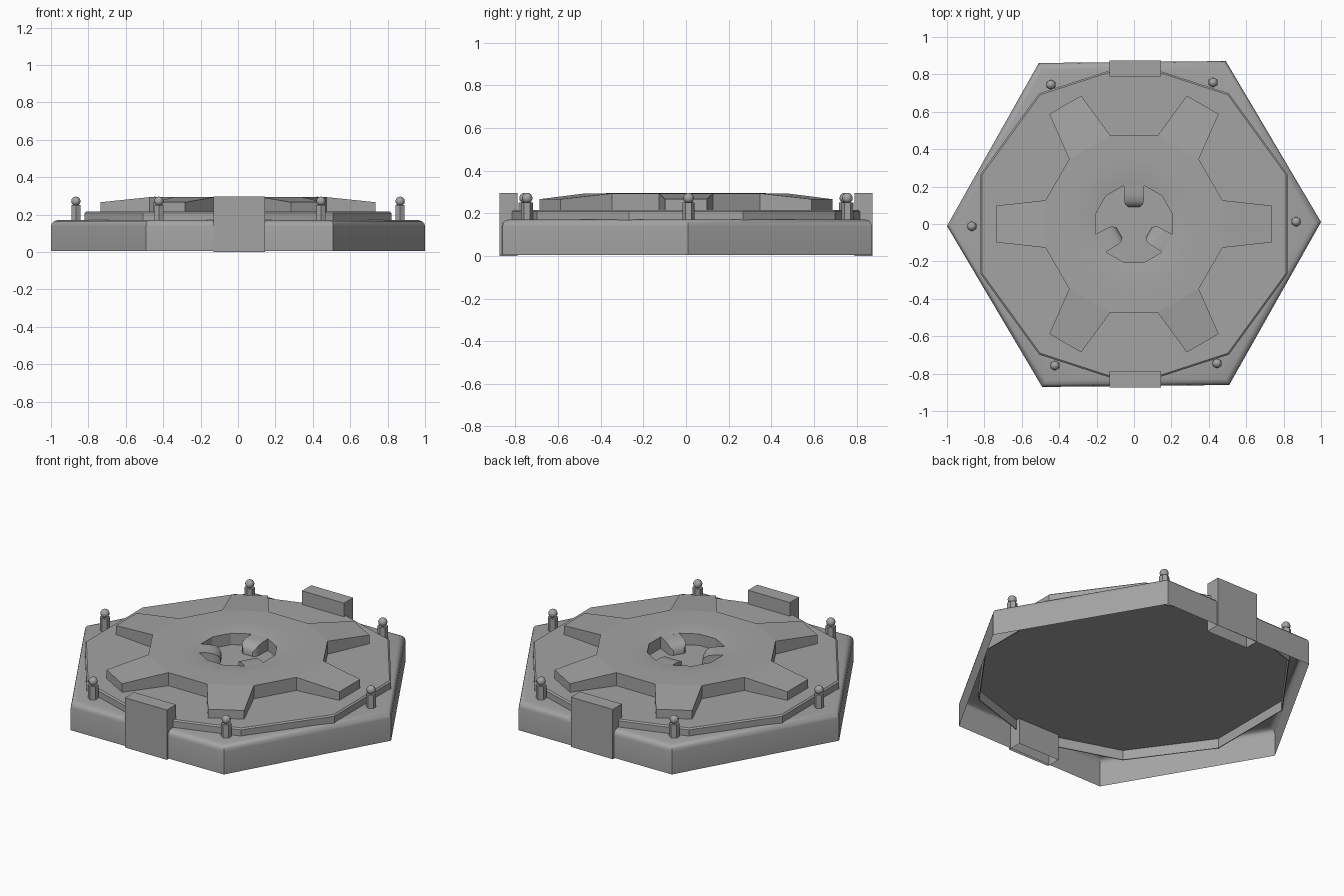
import bpy, bmesh
from math import radians, sin, cos
from mathutils import Matrix, Vector

if "Cube" in bpy.data.objects:
    bpy.data.objects.remove(bpy.data.objects["Cube"])

grey = bpy.data.materials.new("mid_grey")
grey.use_nodes = True
tone = (0.37, 0.37, 0.37, 1)
grey.diffuse_color = tone
grey.node_tree.nodes["Principled BSDF"].inputs["Base Color"].default_value = tone


def polar(r, deg, z):
    a = radians(deg)
    return Vector((r * cos(a), r * sin(a), z))


def ring(n, r, z, start=0):
    return [polar(r, start + i * 360 / n, z) for i in range(n)]


def add_face(bm, points):
    return bm.faces.new([bm.verts.new(p) for p in points])


def loft(bm, loops, closed=True):
    """Skin quads between successive loops of equal length."""
    for a, b in zip(loops, loops[1:]):
        n = len(a)
        for i in range(n if closed else n - 1):
            j = (i + 1) % n
            add_face(bm, (a[i], a[j], b[j], b[i]))


def finish(bm, name, smooth=None):
    bmesh.ops.remove_doubles(bm, verts=bm.verts, dist=0.0005)
    bmesh.ops.recalc_face_normals(bm, faces=bm.faces)
    mesh = bpy.data.meshes.new(name)
    bm.to_mesh(mesh)
    bm.free()
    mesh.materials.append(grey)
    ob = bpy.data.objects.new(name, mesh)
    bpy.context.collection.objects.link(ob)
    if smooth:
        bpy.ops.object.select_all(action="DESELECT")
        ob.select_set(True)
        bpy.context.view_layer.objects.active = ob
        bpy.ops.object.shade_smooth_by_angle(angle=radians(smooth))
    return ob


# Hollow hexagonal base with a rounded top edge and a ten-sided opening
bm = bmesh.new()
profile = [(1, 0.005), (1, 0.138), (0.996, 0.153), (0.984, 0.165), (0.962, 0.171)]
loft(bm, [ring(6, r, z, 0.6) for r, z in profile])
bmesh.ops.remove_doubles(bm, verts=bm.verts, dist=0.0005)
rim = [e for e in bm.edges if e.is_boundary and e.verts[0].co.z > 0.1]
opening = [bm.verts.new(p) for p in ring(10, 0.8, 0.171, 18)]
rim += [bm.edges.new((opening[i - 1], opening[i])) for i in range(10)]
bmesh.ops.triangle_fill(bm, edges=rim, use_beauty=True, normal=(0, 0, 1))
finish(bm, "hexagonal_base", 40)

# Ten-sided plate that drops into the base, with a recessed underside
bm = bmesh.new()
section = [(0.858, 0.155), (0.858, 0.097), (0.863, 0.097), (0.863, 0.208), (0.854, 0.215)]
loops = [ring(10, r, z, 18) for r, z in section]
loft(bm, loops)
add_face(bm, loops[0])
add_face(bm, loops[-1])
finish(bm, "ten_sided_plate")

# Raised hub with a soft dip down to a round socket
ROOT_R, ROOT_Z, TIP_R, TIP_Z, FLOOR = 0.49, 0.293, 0.742, 0.266, 0.214
bm = bmesh.new()
core = [(ROOT_R, FLOOR), (ROOT_R, ROOT_Z), (0.34, 0.294), (0.27, 0.291),
        (0.212, 0.283), (0.212, FLOOR)]
loft(bm, [ring(12, r, z, 15) for r, z in core])
finish(bm, "star_hub", 25)

# Six sloping arms around the hub
bm = bmesh.new()
for k in range(6):
    top = [polar(ROOT_R, 60 * k - 15, ROOT_Z), polar(TIP_R, 60 * k - 7.6, TIP_Z),
           polar(TIP_R, 60 * k + 7.6, TIP_Z), polar(ROOT_R, 60 * k + 15, ROOT_Z)]
    add_face(bm, top)
    loft(bm, [top, [Vector((p.x, p.y, FLOOR)) for p in top]], closed=False)
finish(bm, "star_arms")

# Three rounded tabs reaching into the socket
tab_rows = [(0.207, 0.055, 0.283), (0.16, 0.053, 0.282), (0.125, 0.052, 0.276),
            (0.105, 0.047, 0.263), (0.092, 0.032, 0.242)]
for k, angle in enumerate((90, 210, 330)):
    bm = bmesh.new()
    rows = [[Vector((r, -w, FLOOR)), Vector((r, -w, z)),
             Vector((r, w, z)), Vector((r, w, FLOOR))] for r, w, z in tab_rows]
    loft(bm, rows, closed=False)
    add_face(bm, rows[-1])
    bm.transform(Matrix.Rotation(radians(angle), 4, "Z"))
    finish(bm, f"socket_tab_{k + 1}", 40)

# Front and back clamps, open at the bottom
for name, y in (("front_clamp", -0.832), ("back_clamp", 0.832)):
    bm = bmesh.new()
    bmesh.ops.create_cube(bm, size=1)
    bm.transform(Matrix.Translation((0.007, y, 0.148)) @ Matrix.Diagonal((0.275, 0.086, 0.296, 1)))
    bottom = [f for f in bm.faces if f.calc_center_median().z < 0.01]
    bmesh.ops.delete(bm, geom=bottom, context="FACES_ONLY")
    finish(bm, name)

# Six ball-topped posts near the corners
for k in range(6):
    spot = polar(0.867, 60 * k + 0.8, 0)
    bm = bmesh.new()
    bmesh.ops.create_cone(bm, cap_ends=True, segments=6, radius1=0.028, radius2=0.028,
                          depth=0.085, matrix=Matrix.Translation((0, 0, 0.2075)))
    finish(bm, f"post_{k + 1}").location = spot
    bm = bmesh.new()
    bmesh.ops.create_uvsphere(bm, u_segments=12, v_segments=8, radius=0.025,
                              matrix=Matrix.Translation((0, 0, 0.271)))
    finish(bm, f"post_ball_{k + 1}", 60).location = spot
